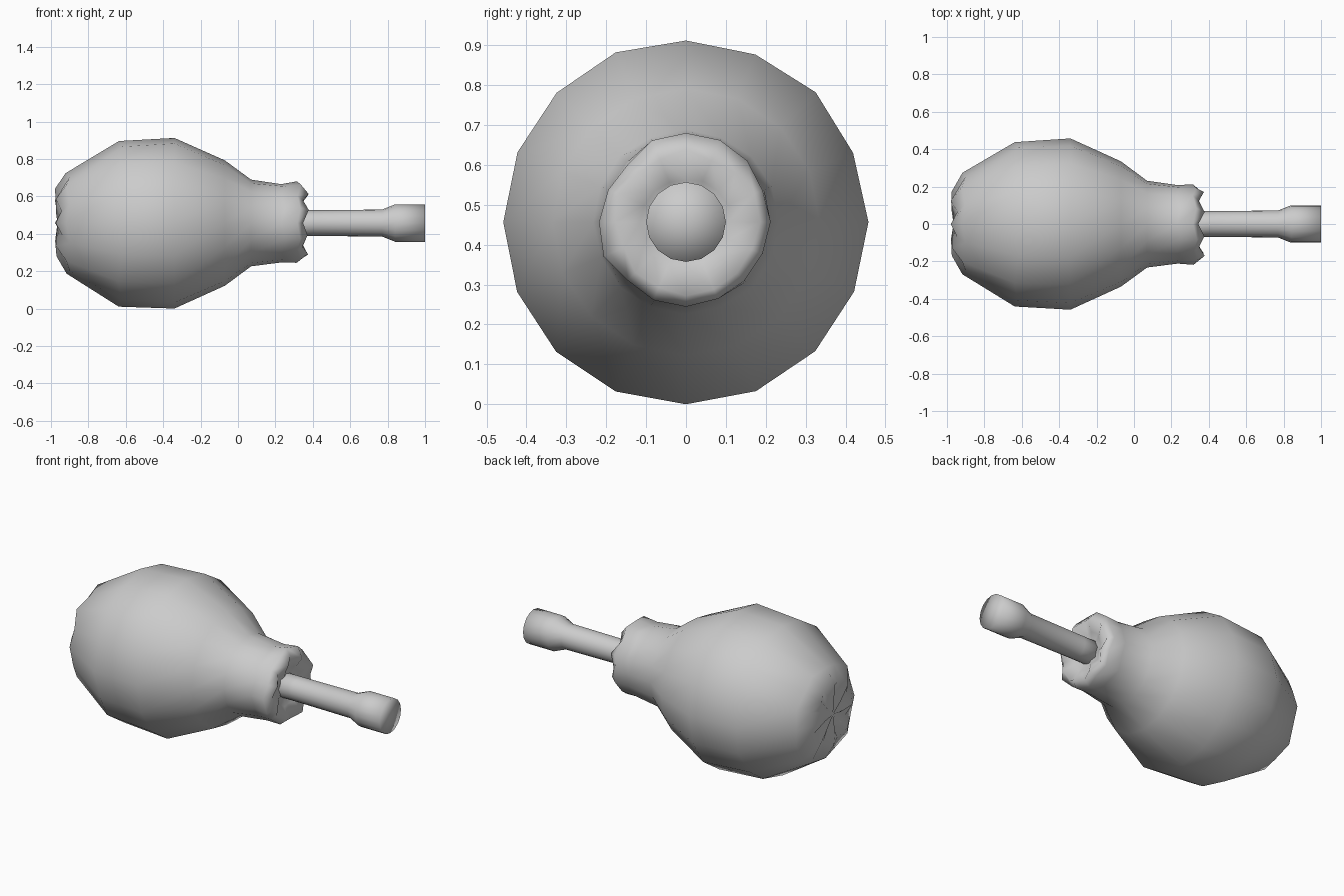
import bpy, bmesh, math, random

if "Cube" in bpy.data.objects:
    bpy.data.objects.remove(bpy.data.objects["Cube"])

random.seed(4)
SIDES = 16
CZ = 0.457  # height of the long axis


def lathe(name, rings, start_x, end_x):
    """Rings of (x, radius, x zigzag, radius jitter) around the x axis, capped by centre points."""
    bm = bmesh.new()
    loops = []
    for x, r, zig, jit in rings:
        loop = []
        for i in range(SIDES):
            a = 2 * math.pi * i / SIDES
            dx = zig * (1 if i % 2 else -1) * random.uniform(0.5, 1.0)
            rr = r + random.uniform(-jit, jit)
            loop.append(bm.verts.new((x + dx, rr * math.sin(a), CZ + rr * math.cos(a))))
        loops.append(loop)
    for a, b in zip(loops, loops[1:]):
        for i in range(SIDES):
            j = (i + 1) % SIDES
            bm.faces.new((a[i], a[j], b[j], b[i]))
    for loop, x in ((loops[0], start_x), (loops[-1], end_x)):
        c = bm.verts.new((x, 0, CZ))
        for i in range(SIDES):
            bm.faces.new((loop[i], loop[(i + 1) % SIDES], c))
    bmesh.ops.recalc_face_normals(bm, faces=bm.faces)
    for f in bm.faces:
        f.smooth = True
    me = bpy.data.meshes.new(name)
    bm.to_mesh(me)
    bm.free()
    ob = bpy.data.objects.new(name, me)
    bpy.context.collection.objects.link(ob)
    return ob


# Meat: ragged butt end, full belly, narrow neck and a torn rim folded inward
meat = lathe("meat", [
    (-0.955, 0.09, 0.025, 0.01),
    (-0.96, 0.175, 0.02, 0.01),
    (-0.91, 0.275, 0.012, 0.01),
    (-0.63, 0.442, 0.012, 0.005),
    (-0.34, 0.457, 0.0, 0.004),
    (-0.07, 0.335, 0.0, 0.0),
    (0.07, 0.232, 0.0, 0.003),
    (0.24, 0.210, 0.01, 0.003),
    (0.325, 0.215, 0.012, 0.01),
    (0.36, 0.175, 0.018, 0.012),
    (0.33, 0.11, 0.01, 0.005),
], -0.965, 0.30)
# Pull the lowest belly point to the ground
low = min(meat.data.vertices, key=lambda v: v.co.z)
low.co.z = 0.0

# Bone: thin shaft with a knob at the end
lathe("bone", [
    (0.25, 0.070, 0, 0),
    (0.40, 0.069, 0, 0),
    (0.77, 0.072, 0, 0),
    (0.84, 0.100, 0, 0),
    (1.00, 0.100, 0, 0),
], 0.25, 1.0)
